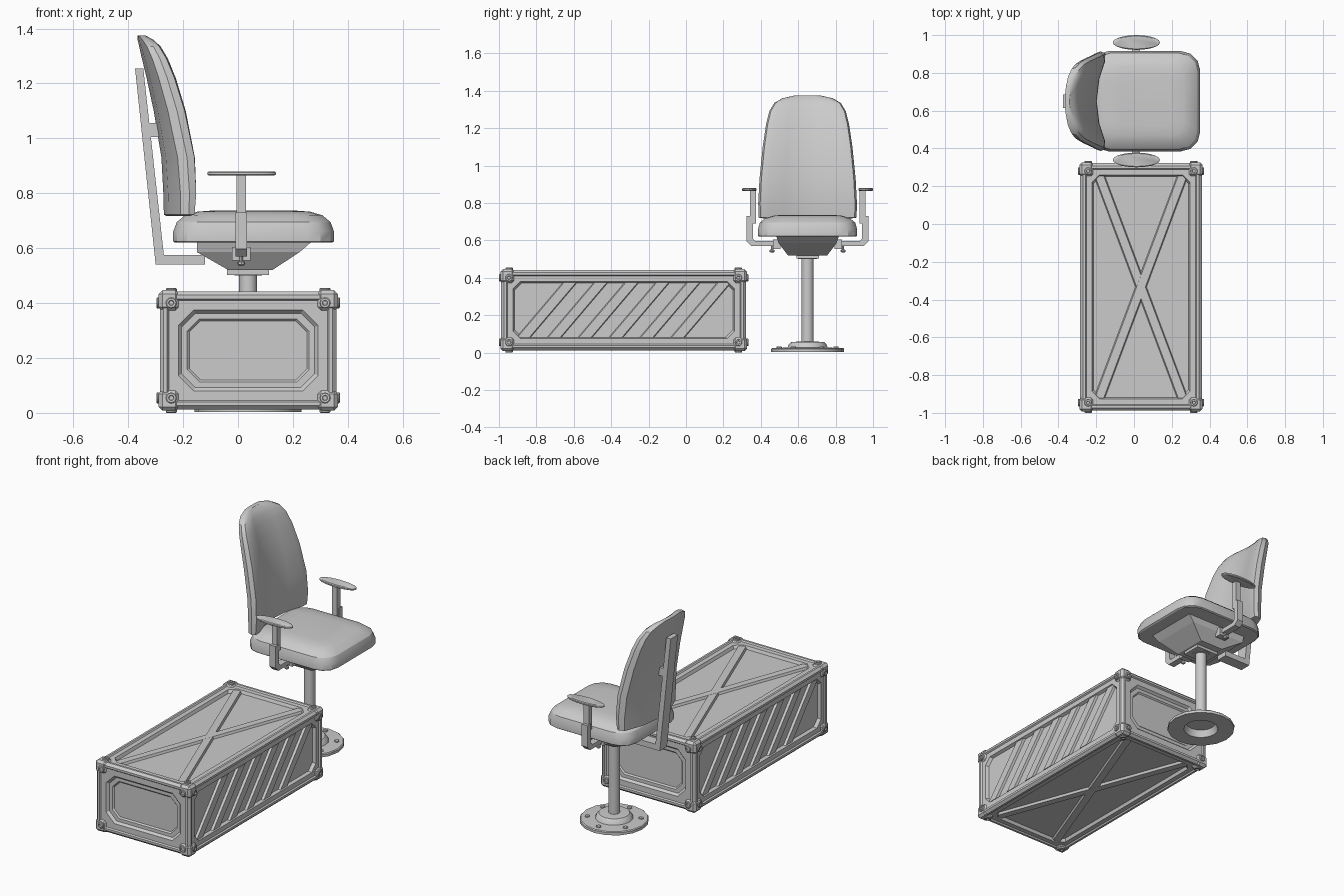
import bpy, bmesh
from math import sin, cos, pi
from mathutils import Vector as V

if "Cube" in bpy.data.objects:
    bpy.data.objects.remove(bpy.data.objects["Cube"])


def finish(name, bm, angle=None):
    bmesh.ops.remove_doubles(bm, verts=bm.verts, dist=1e-5)
    bmesh.ops.recalc_face_normals(bm, faces=bm.faces)
    me = bpy.data.meshes.new(name)
    bm.to_mesh(me)
    bm.free()
    ob = bpy.data.objects.new(name, me)
    bpy.context.collection.objects.link(ob)
    if angle:
        bpy.ops.object.select_all(action='DESELECT')
        ob.select_set(True)
        bpy.context.view_layer.objects.active = ob
        bpy.ops.object.shade_smooth_by_angle(angle=angle)
    return ob


def add_loft(bm, rings, start=True, end=True):
    rows = [[bm.verts.new(p) for p in r] for r in rings]
    n = len(rows[0])
    for a, b in zip(rows, rows[1:]):
        for i in range(n):
            j = (i + 1) % n
            bm.faces.new((a[i], a[j], b[j], b[i]))
    if start:
        bm.faces.new(rows[0][::-1])
    if end:
        bm.faces.new(rows[-1])


def loft(name, rings, angle=None):
    bm = bmesh.new()
    add_loft(bm, rings)
    return finish(name, bm, angle)


def lathe(name, profile, x, y, n=16):
    return loft(name, [[(x + r * cos(2 * pi * i / n), y + r * sin(2 * pi * i / n), z)
                        for i in range(n)] for r, z in profile], 0.6)


def prism_y(name, pts, y0, y1):
    return loft(name, [[(x, y, z) for x, z in pts] for y in (y0, y1)])


def prism_x(name, pts, x0, x1):
    return loft(name, [[(x, y, z) for y, z in pts] for x in (x0, x1)])


def box(name, lo, hi):
    return prism_x(name, [(lo[1], lo[2]), (hi[1], lo[2]), (hi[1], hi[2]), (lo[1], hi[2])], lo[0], hi[0])


def octagon(a, b, c):
    return [(a, -b + c), (a, b - c), (a - c, b), (-a + c, b),
            (-a, b - c), (-a, -b + c), (-a + c, -b), (a - c, -b)]


# ---- Crate: every face is a chain of rings (inset, corner chamfer, depth) ----
C, H, E = V((0.037, -0.333, 0.2275)), V((0.322, 0.655, 0.215)), 0.014
EDGE = [(E / 2, 0, E / 2), (E, 0, 0), (0.027, 0.03, 0), (0.033, 0.03, 0.008)]
PANEL = EDGE + [(0.062, 0.04, 0.008), (0.07, 0.04, 0.026)]
END = EDGE + [(0.068, 0.055, 0.008), (0.08, 0.05, 0.022), (0.1, 0.045, 0.022), (0.108, 0.04, 0.03)]
shell, ribs, bolts = bmesh.new(), bmesh.new(), bmesh.new()


def rib(P, u, b, slant, w, top, bottom):
    # parallelogram bar across a panel
    q = [(u - slant / 2 - w / 2, -b), (u - slant / 2 + w / 2, -b),
         (u + slant / 2 + w / 2, b), (u + slant / 2 - w / 2, b)]
    k = [(q[0][0] + .008, -b), (q[1][0] - .008, -b), (q[2][0] - .008, b), (q[3][0] + .008, b)]
    add_loft(ribs, [[P(x, y, bottom) for x, y in q], [P(x, y, top) for x, y in k]])


for axis in range(3):
    for s in (1, -1):
        n = V((0, 0, 0))
        n[axis] = s
        v = V((0, 1, 0)) if axis == 2 else V((0, 0, 1))
        u = v.cross(n)
        hu, hv, hn = (abs(d.dot(H)) for d in (u, v, n))

        def P(a, b, d, u=u, v=v, n=n, hn=hn):
            return C + u * a + v * b + n * (hn - d)
        rings = [[P(a, b, d) for a, b in octagon(hu - i, hv - i, c)]
                 for i, c, d in (END if axis == 1 else PANEL)]
        add_loft(shell, rings, start=False)
        if axis == 0:
            for k in range(6):
                rib(P, (k - 2.5) * 0.165, hv - 0.068, 0.25, 0.08, 0.012, 0.03)
        if axis == 2:
            rib(P, 0, hv - 0.068, 0.44, 0.062, 0.012, 0.03)
            rib(P, 0, hv - 0.068, -0.44, 0.062, 0.0125, 0.03)
        for a in (-1, 1):
            for b in (-1, 1):
                add_loft(bolts, [[P(a * (hu - .042) + r * cos(i * pi / 6),
                                    b * (hv - .042) + r * sin(i * pi / 6), d) for i in range(12)]
                                 for r, d in ((.02, .01), (.02, -.009), (.017, -.012), (.01, -.012), (.008, -.006))])
finish("crate_shell", shell)
finish("crate_ribs", ribs)
finish("crate_bolts", bolts, 0.6)

# Corner fittings
corners = bmesh.new()
for i in range(8):
    sg = V((1 if i & 1 else -1, 1 if i & 2 else -1, 1 if i & 4 else -1))
    ctr = C + V([g * (h - 0.033) for g, h in zip(sg, H)])
    verts = bmesh.ops.create_cube(corners, size=0.075)['verts']
    bmesh.ops.translate(corners, verts=verts, vec=ctr)
bmesh.ops.bevel(corners, geom=corners.edges[:], offset=0.014, segments=1, affect='EDGES')
finish("crate_corners", corners)

# ---- Chair pedestal ----
X, Y = 0.037, 0.65
lathe("base_plate", [(.085, .045), (.1, .004), (.195, .004), (.195, .02), (.19, .025), (.108, .027),
                     (.1, .045), (.088, .057), (.034, .06)], X, Y)
for i in range(6):
    a = (i + .5) * pi / 3
    lathe("base_bolt", [(.014, .02), (.014, .031), (.01, .034)], X + .152 * cos(a), Y + .152 * sin(a), 8)
lathe("pole", [(.033, .05), (.033, .515)], X, Y)
lathe("pole_collar", [(.05, .5), (.05, .525)], X, Y)
box("mount_plate", (-.04, Y - .06, .503), (.113, Y + .06, .525))


# Tapered mechanism under the seat
def rect(x0, x1, h, z):
    return [(x0, Y - h, z), (x1, Y - h, z), (x1, Y + h, z), (x0, Y + h, z)]


loft("seat_mechanism", [rect(-.035, .125, .105, .52), rect(-.15, .225, .155, .586), rect(-.15, .27, .168, .625)])


# ---- Seat cushion ----
def rounded(cx, a, b, r, z):
    pts = []
    for k, (sx, sy) in enumerate(((1, 1), (-1, 1), (-1, -1), (1, -1))):
        for j in range(4):
            t = (k + j / 3) * pi / 2
            pts.append((cx + sx * (a - r) + r * cos(t), Y + sy * (b - r) + r * sin(t), z))
    return pts


loft("seat", [rounded(.057, a, b, r, z) for a, b, r, z in (
    (.285, .258, .09, .62), (.293, .265, .1, .625), (.293, .265, .1, .66), (.28, .255, .1, .695),
    (.25, .225, .09, .72), (.205, .18, .07, .733), (.15, .13, .05, .737))], 0.5)

# ---- Backrest: curved cross-sections (z, back x, thickness, half width) ----
rings = []
for z, xb, th, w in ((.718, -.262, .05, .235), (.722, -.27, .065, .262), (.80, -.272, .075, .264),
                     (.93, -.279, .08, .257), (1.10, -.307, .08, .24), (1.22, -.333, .075, .222),
                     (1.29, -.35, .068, .205), (1.335, -.36, .058, .178), (1.36, -.366, .045, .135),
                     (1.375, -.366, .025, .07)):
    ring = []
    for t, f in ((-.8, 1), (-.45, 1), (0, 1), (.45, 1), (.8, 1), (.96, .75), (1, .35), (.95, 0),
                 (.5, 0), (0, 0), (-.5, 0), (-.95, 0), (-1, .35), (-.96, .75)):
        y = t * w
        ring.append((xb + th * f + .062 * (y / .25) ** 2, Y + y, z))
    rings.append(ring)
loft("backrest", rings, 0.5)

# Back support bar and its link
prism_y("back_bar", [(-.375, 1.255), (-.3, .54), (-.12, .54), (-.12, .575), (-.27, .575), (-.345, 1.255)],
        Y - .035, Y + .035)
box("back_link", (-.33, Y - .03, 1.005), (-.26, Y + .03, 1.055))

# ---- Armrests, one each side ----
for s in (1, -1):
    prism_x("arm_bracket", [(Y + s * d, z) for d, z in (
        (.13, .57), (.30, .57), (.327, .597), (.327, .73), (.292, .73), (.292, .61), (.28, .597), (.13, .597))],
        -.01, .032)
    box("arm_post", (-.005, Y + s * .293 - .016, .69), (.03, Y + s * .293 + .016, .868))
    box("arm_clamp", (-.022, Y + s * .165 - .02, .555), (.046, Y + s * .165 + .02, .605))
    lathe("arm_knob", [(.006, .575), (.006, .553), (.014, .549), (.014, .541), (.007, .535)], .012, Y + s * .19, 8)
    loft("arm_pad", [[(.013 + a * cos(i * pi / 10), Y + s * .311 + b * sin(i * pi / 10), z) for i in range(20)]
                     for a, b, z in ((.118, .034, .864), (.125, .039, .868), (.125, .039, .876), (.118, .034, .88))],
         0.6)
